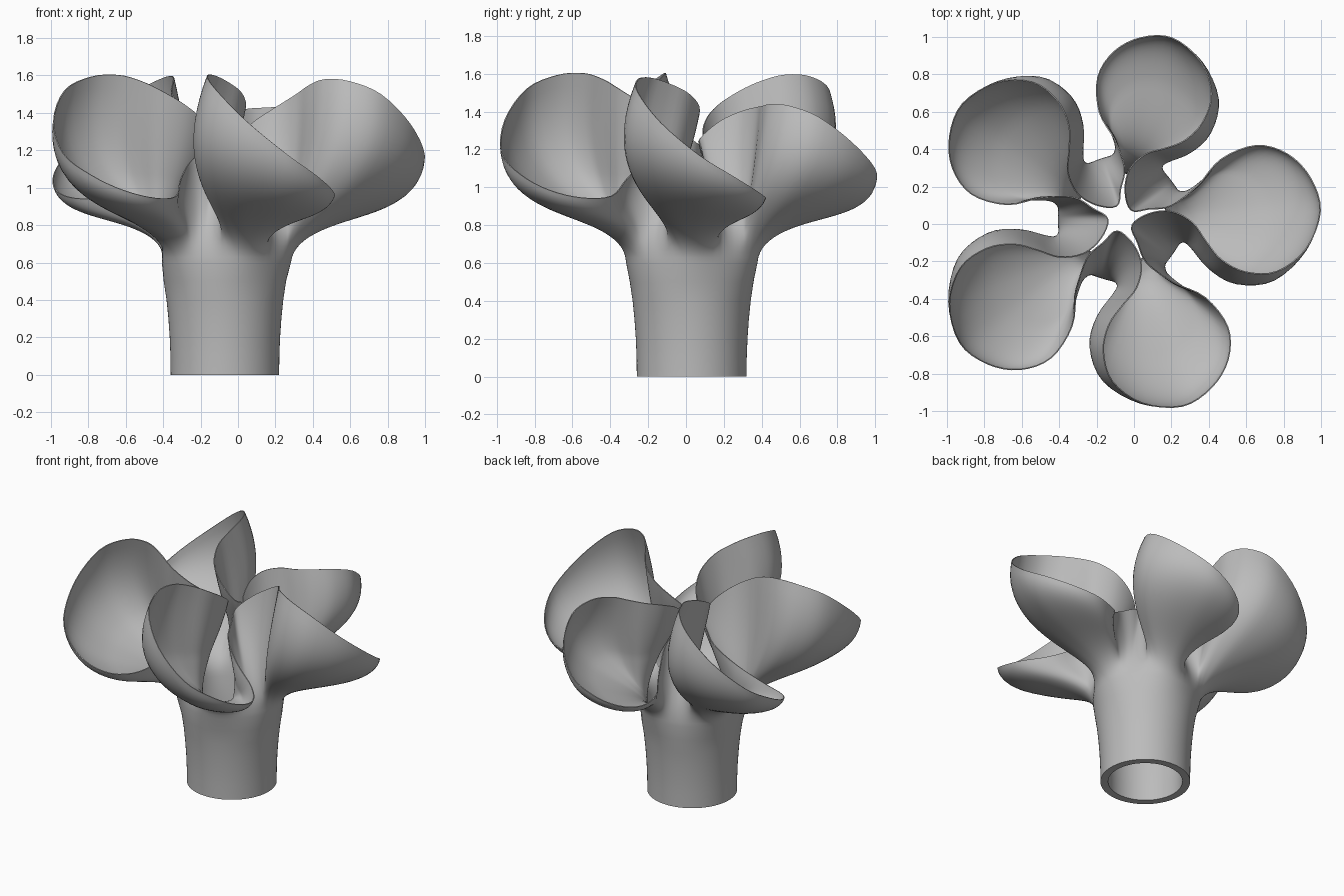
import bpy, bmesh, math
from mathutils import Vector, Matrix

if "Cube" in bpy.data.objects:
    bpy.data.objects.remove(bpy.data.objects["Cube"])

FINE = 4        # columns between two guide points
ROWS = 26       # rows from the neck to the rim
CENTRE = Vector((-0.07, 0.03, 0))

# Each petal's direction in degrees, length, width and lift of its upper part
petals = [
    (1, 1, 1, 0),
    (73, .94, .9, -.18),
    (143, .98, 1, .02),
    (216.5, 1.02, 1, .03),
    (287, .99, 1, .03),
]

# One petal's rim, anticlockwise from the inner fold: rim point, then the handle below it
petal_guides = [
    ((.06, -.04, 1.26), (.13, -.09, 1.02)),
    ((.15, .02, 1.35), (.18, -.04, 1.04)),
    ((.27, .03, 1.43), (.28, -.05, 1.04)),
    ((.38, -.03, 1.5), (.39, -.13, 1.02)),
    ((.45, -.13, 1.55), (.44, -.29, 1)),
    ((.53, -.23, 1.58), (.5, -.43, 1)),
    ((.66, -.3, 1.57), (.64, -.53, 1)),
    ((.83, -.3, 1.5), (.85, -.5, .94)),
    ((.99, -.18, 1.34), (1, -.28, .87)),
    ((1.07, .02, 1.17), (1.04, 0, .82)),
    ((1.02, .2, 1.06), (.99, .18, .8)),
    ((.9, .33, .98), (.85, .3, .79)),
    ((.73, .38, .94), (.68, .32, .79)),
    ((.54, .31, .95), (.52, .25, .81)),
    ((.41, .17, 1.04), (.42, .15, .87)),
    ((.27, .065, 1.14), (.27, .1, .94)),
    ((.15, .05, 1.21), (.18, .09, .98)),
]


def place(point, direction, length, width, lift):
    """Size a guide point for its petal and turn it into place."""
    p = Vector(point)
    reach = min(1, max(0, (p.xy.length - .2) / .3))
    p.x *= 1 + (length - 1) * reach
    p.y *= 1 + (width - 1) * reach
    p.z += lift * reach * max(0, p.z - .8)
    return Matrix.Rotation(math.radians(direction), 3, 'Z') @ p


def closed_spline(points):
    """Smooth closed curve through the points."""
    n, out = len(points), []
    for i in range(n):
        a, b, c, d = (points[(i + k) % n] for k in (-1, 0, 1, 2))
        for step in range(FINE):
            t = step / FINE
            out.append(b + (c - a) * t / 2
                       + (a * 2 - b * 5 + c * 4 - d) * t**2 / 2
                       + (b * 3 - a - c * 3 + d) * t**3 / 2)
    return out


def ring(count, radius, lobe, z):
    """Circle around the stem, swelling by lobe under each petal."""
    out = []
    for i in range(count):
        share = i / count * len(petals)
        a = math.radians(1 - 180 / len(petals) + 360 * i / count)
        r = radius - lobe * math.cos(math.tau * share)
        out.append(Vector((r * math.cos(a), r * math.sin(a), z)))
    return out


def bezier(a, b, c, d, t):
    u = 1 - t
    return a * u**3 + b * 3 * u * u * t + c * 3 * u * t * t + d * t**3


rim = closed_spline([place(g[0], *p) for p in petals for g in petal_guides])
handle = closed_spline([place(g[1], *p) for p in petals for g in petal_guides])
count = len(rim)

# Stem rings, then the sheet flowing from the neck out to the rim
rings = [ring(count, r, 0, z) for r, z in
         ((.29, 0), (.291, .1), (.295, .2), (.302, .3), (.312, .4), (.327, .5))]
weights = [1.0] * len(rings)
neck = ring(count, .345, .008, .6)
shoulder = ring(count, .36, .02, .86)
for row in range(ROWS + 1):
    t = row / ROWS
    rings.append([bezier(*p, t) for p in zip(neck, shoulder, handle, rim)])
    weights.append(max(.12, 1 - 1.5 * t))

bm = bmesh.new()
verts = [[bm.verts.new(p + CENTRE) for p in loop] for loop in rings]
for low, high in zip(verts, verts[1:]):
    for i in range(count):
        j = (i + 1) % count
        bm.faces.new((low[i], low[j], high[j], high[i]))
mesh = bpy.data.meshes.new("petalled_vase")
bm.to_mesh(mesh)
bm.free()
vase = bpy.data.objects.new("petalled_vase", mesh)
bpy.context.collection.objects.link(vase)

# Wall thickness, tapering to a thin rim
group = vase.vertex_groups.new(name="wall")
for k, weight in enumerate(weights):
    group.add(list(range(k * count, (k + 1) * count)), weight, 'REPLACE')
wall = vase.modifiers.new("wall", 'SOLIDIFY')
wall.thickness = .05
wall.offset = -1
wall.vertex_group = group.name

# Plain grey clay
grey = (.5, .5, .5, 1)
clay = bpy.data.materials.new("grey_clay")
clay.use_nodes = True
clay.diffuse_color = grey
clay.node_tree.nodes["Principled BSDF"].inputs["Base Color"].default_value = grey
mesh.materials.append(clay)

bpy.context.view_layer.objects.active = vase
vase.select_set(True)
bpy.ops.object.modifier_apply(modifier=wall.name)
bpy.ops.object.shade_smooth_by_angle(angle=math.radians(50))
